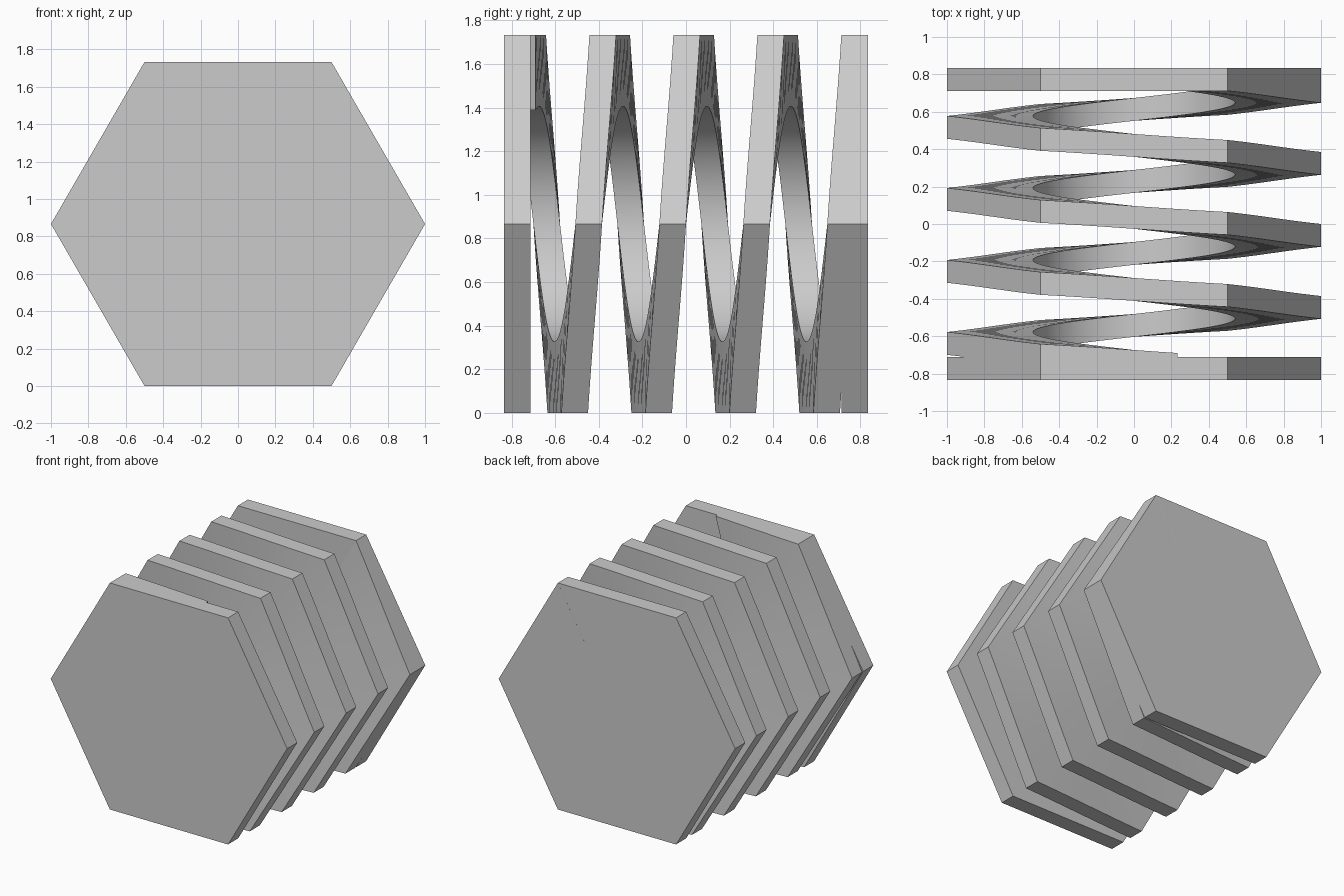
import bpy, bmesh, math

cube = bpy.data.objects.get("Cube")
if cube:
    bpy.data.objects.remove(cube, do_unlink=True)

APOTHEM = math.sqrt(3) / 2      # hexagon with unit corner radius
HALF_DEPTH = 0.834
THICK = 0.122
PITCH = 0.385
INNER_R = 0.54
STEP = 5                        # degrees per coil section

grey = bpy.data.materials.new("light_grey")
grey.use_nodes = True
colour = (0.6, 0.6, 0.6, 1)
grey.diffuse_color = colour
grey.node_tree.nodes["Principled BSDF"].inputs["Base Color"].default_value = colour


def hex_radius(angle):
    """Distance from the axis to the hexagon outline at an angle."""
    return APOTHEM / math.cos((angle % (math.pi / 3)) - math.pi / 6)


def point(angle, radius, y):
    return (radius * math.cos(angle), y, APOTHEM + radius * math.sin(angle))


def finish(bm, name):
    bmesh.ops.recalc_face_normals(bm, faces=bm.faces)
    mesh = bpy.data.meshes.new(name)
    bm.to_mesh(mesh)
    bm.free()
    mesh.materials.append(grey)
    obj = bpy.data.objects.new(name, mesh)
    bpy.context.collection.objects.link(obj)
    return obj


# Solid hexagonal end plates
def end_plate(name, y0):
    bm = bmesh.new()
    corners = [bm.verts.new(point(math.radians(60 * i), 1, y0)) for i in range(6)]
    face = bm.faces.new(corners)
    moved = bmesh.ops.extrude_face_region(bm, geom=[face])["geom"]
    bmesh.ops.translate(bm, vec=(0, THICK, 0),
                        verts=[v for v in moved if isinstance(v, bmesh.types.BMVert)])
    return finish(bm, name)


end_plate("front_plate", -HALF_DEPTH)
end_plate("back_plate", HALF_DEPTH - THICK)

# Helical coil: hexagonal outside, round bore, running between the plates
bm = bmesh.new()
sections = []
for degrees in range(75 - 720, 60 + 720 + 1, STEP):
    a = math.radians(degrees)
    back = PITCH * degrees / 360
    front = back - THICK
    outer = hex_radius(a)
    ring = [(outer, front), (outer, back), (INNER_R, back), (INNER_R, front)]
    sections.append([bm.verts.new(point(a, r, y)) for r, y in ring])
for s, t in zip(sections, sections[1:]):
    for i in range(4):
        j = (i + 1) % 4
        bm.faces.new((s[i], s[j], t[j], t[i]))
bm.faces.new(sections[0])
bm.faces.new(sections[-1])
coil = finish(bm, "spring_coil")

bpy.ops.object.select_all(action='DESELECT')
coil.select_set(True)
bpy.context.view_layer.objects.active = coil
bpy.ops.object.shade_smooth_by_angle(angle=math.radians(30))
